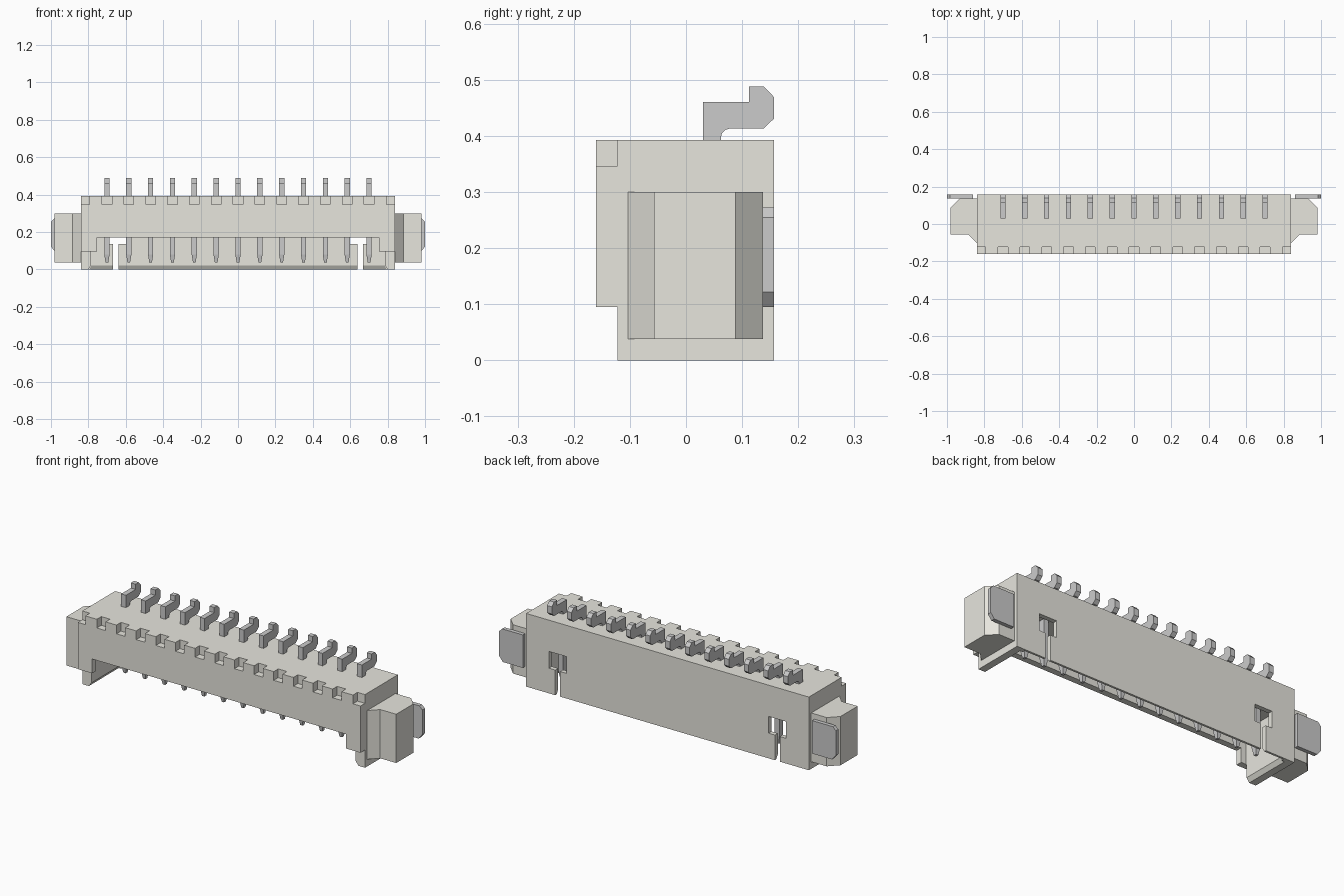
import bpy, bmesh, math
from mathutils import Vector

if "Cube" in bpy.data.objects:
    bpy.data.objects.remove(bpy.data.objects["Cube"])

PITCH = 0.1168
PIN_X = [(i - 6) * PITCH for i in range(13)]


def make_object(name, bm):
    bmesh.ops.recalc_face_normals(bm, faces=bm.faces)
    mesh = bpy.data.meshes.new(name)
    bm.to_mesh(mesh)
    bm.free()
    ob = bpy.data.objects.new(name, mesh)
    bpy.context.collection.objects.link(ob)
    return ob


def prism(points, axis, a, b):
    """Extrude a 2D profile along an axis from a to b."""
    bm = bmesh.new()

    def place(p, t):
        c = list(p)
        c.insert(axis, t)
        return Vector(c)
    face = bm.faces.new([bm.verts.new(place(p, a)) for p in points])
    res = bmesh.ops.extrude_face_region(bm, geom=[face])
    step = place((0, 0), b - a)
    for v in res["geom"]:
        if isinstance(v, bmesh.types.BMVert):
            v.co += step
    bmesh.ops.recalc_face_normals(bm, faces=bm.faces)
    return bm


def box(x0, x1, y0, y1, z0, z1):
    return prism([(x0, y0), (x1, y0), (x1, y1), (x0, y1)], 2, z0, z1)


def cut(target, bm):
    cutter = make_object("cutter", bm)
    cutter.hide_render = True
    mod = target.modifiers.new("cut", "BOOLEAN")
    mod.operation = "DIFFERENCE"
    mod.solver = "EXACT"
    mod.object = cutter
    bpy.context.view_layer.objects.active = target
    bpy.ops.object.modifier_apply(modifier=mod.name)
    bpy.data.objects.remove(cutter)


# Housing block
housing = make_object("housing", box(-0.84, 0.84, -0.16, 0.157, 0, 0.393))

# Stepped front wall and mating cavity
cut(housing, box(-1, 1, -0.3, -0.122, -0.1, 0.095))
cut(housing, box(-0.785, 0.785, -0.126, 0.132, -0.1, 0.28))
cut(housing, box(-0.755, 0.755, -0.3, -0.1, -0.1, 0.172))

# Lead-in chamfers around the cavity mouth
cut(housing, prism([(0.11, -0.01), (0.152, -0.01), (0.132, 0.022), (0.11, 0.022)],
                   0, -0.785, 0.785))
for s in (-1, 1):
    cut(housing, prism([(s * 0.77, -0.01), (s * 0.808, -0.01), (s * 0.785, 0.022),
                        (s * 0.77, 0.022)], 1, -0.3, 0.132))

# Windows and slots in the back wall
for s in (-1, 1):
    a, b = sorted((s * 0.60, s * 0.705))
    cut(housing, box(a, b, 0.1, 0.3, 0.135, 0.225))
    a, b = sorted((s * 0.638, s * 0.667))
    cut(housing, box(a, b, 0.1, 0.3, -0.1, 0.16))

# Notches along the top front edge and at its ends
for x in PIN_X:
    cut(housing, box(x - 0.026, x + 0.026, -0.3, -0.122, 0.346, 0.5))
for a, b in ((-1, -0.795), (0.795, 1)):
    cut(housing, box(a, b, -0.3, -0.122, 0.346, 0.5))

# Contact pins: straight blade below, hooked solder tail above
arc = [(0.078 - 0.016 * math.sin(t), 0.397 + 0.016 * math.cos(t))
       for t in (0, math.pi / 6, math.pi / 3, math.pi / 2)]
profile = [(0.03, 0.036), (0.03, 0.46), (0.112, 0.46), (0.112, 0.488), (0.139, 0.488),
           (0.157, 0.469), (0.157, 0.431), (0.138, 0.413)] + arc + [(0.062, 0.036)]
for i, x in enumerate(PIN_X):
    bm = prism(profile, 0, -0.014, 0.014)
    bmesh.ops.bisect_plane(bm, geom=bm.verts[:] + bm.edges[:] + bm.faces[:],
                           plane_co=(0, 0, 0.08), plane_no=(0, 0, 1))
    for v in bm.verts:
        if v.co.z < 0.05:
            v.co.x *= 0.5
            v.co.y = 0.046 + (v.co.y - 0.046) * 0.5
    pin = make_object(f"pin_{i + 1}", bm)
    pin.location.x = x

# Side ears and their solder tabs
for s, side in ((-1, "left"), (1, "right")):
    ear = [(0.838, -0.105), (0.885, -0.057), (0.98, -0.057), (0.98, 0.088),
           (0.932, 0.137), (0.838, 0.137)]
    make_object("ear_" + side, prism([(s * x, y) for x, y in ear], 2, 0.038, 0.3))
    tab = [(0.86, 0.095), (0.978, 0.095), (1.0, 0.122), (1.0, 0.255),
           (0.983, 0.272), (0.86, 0.272)]
    make_object("solder_tab_" + side, prism([(s * x, z) for x, z in tab], 1, 0.136, 0.157))

# Warm off-white plastic
plastic = bpy.data.materials.new("plastic")
plastic.diffuse_color = (0.8, 0.79, 0.73, 1)
plastic.use_nodes = True
plastic.node_tree.nodes["Principled BSDF"].inputs["Base Color"].default_value = plastic.diffuse_color
for ob in bpy.data.objects:
    if ob.name.startswith(("housing", "ear")):
        ob.data.materials.clear()
        ob.data.materials.append(plastic)
